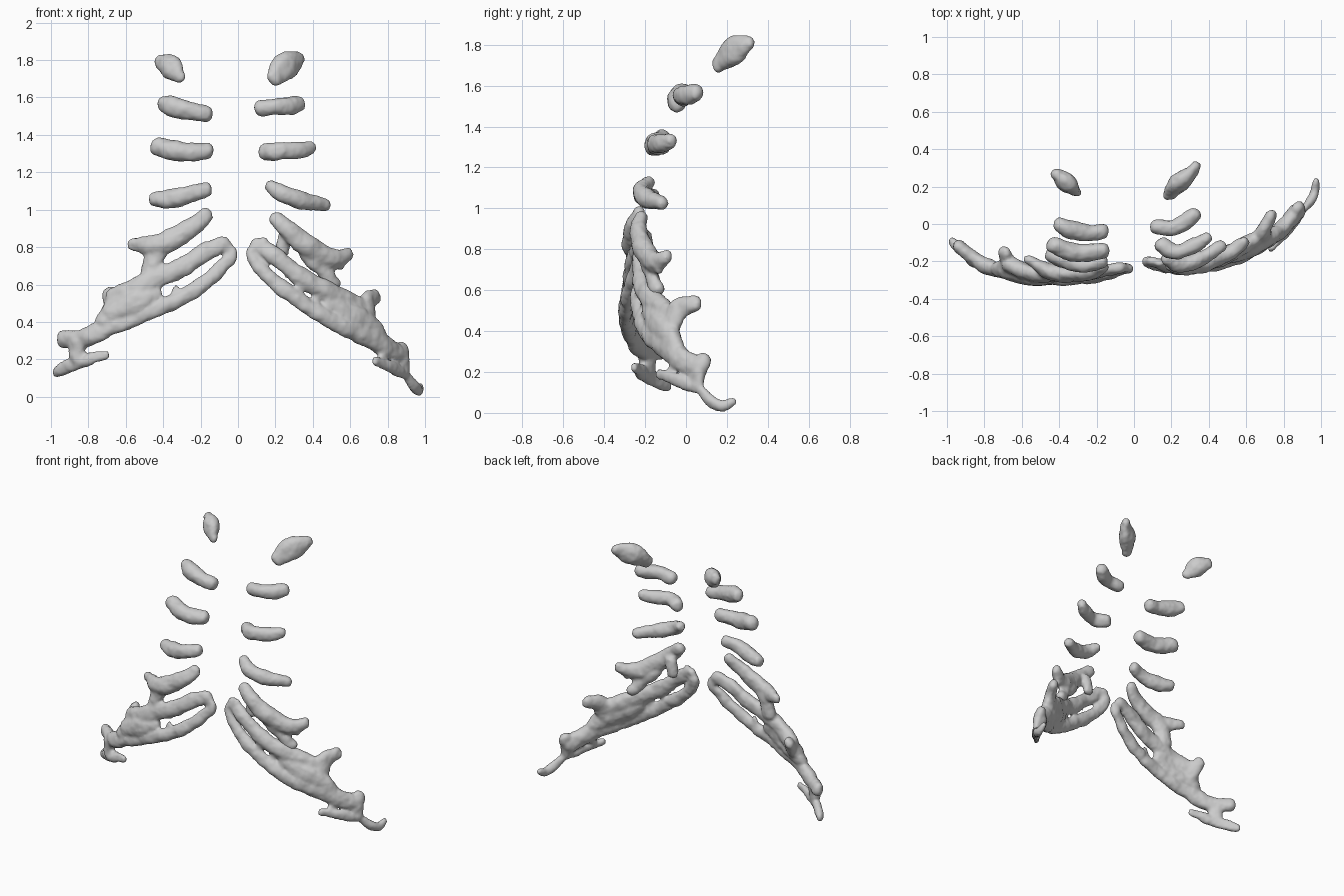
import bpy, bmesh, math
from mathutils import Vector

SIDES = 12
noise = bpy.data.textures.new("surface_lumps", 'CLOUDS')
noise.noise_scale = 0.09


def catmull(a, b, c, d, t):
    return 0.5 * (2*b + (c - a)*t + (2*a - 5*b + 4*c - d)*t*t + (3*b - a - 3*c + d)*t**3)


def add_tube(bm, pts, flat):
    """Round-ended oval tube through (x, y, z, radius) points."""
    v = [Vector(p) for p in pts]
    v = [2*v[0] - v[1]] + v + [2*v[-1] - v[-2]]
    s = []
    for i in range(1, len(v) - 2):
        s += [catmull(v[i-1], v[i], v[i+1], v[i+2], k/6) for k in range(6)]
    s.append(v[-2])
    cl = [(p.to_3d(), p.w) for p in s]
    t0 = (cl[0][0] - cl[1][0]).normalized()
    t1 = (cl[-1][0] - cl[-2][0]).normalized()
    caps = [math.radians(a) for a in (25, 50, 75)]
    head = [(cl[0][0] + t0*cl[0][1]*.7*math.sin(a), cl[0][1]*math.cos(a)) for a in reversed(caps)]
    tail = [(cl[-1][0] + t1*cl[-1][1]*.7*math.sin(a), cl[-1][1]*math.cos(a)) for a in caps]
    cl = head + cl + tail
    rings = []
    for i, (p, r) in enumerate(cl):
        t = (cl[min(i+1, len(cl)-1)][0] - cl[max(i-1, 0)][0]).normalized()
        n = Vector((p.x*.8, -.7, 0))          # outward from the chest
        n = (n - t*n.dot(t)).normalized()
        b = t.cross(n)
        rings.append([bm.verts.new(p + n*r*flat*math.cos(a) + b*r*math.sin(a))
                      for a in (2*math.pi*k/SIDES for k in range(SIDES))])
    for a, b in zip(rings, rings[1:]):
        for k in range(SIDES):
            j = (k + 1) % SIDES
            bm.faces.new((a[k], a[j], b[j], b[k]))
    bm.faces.new(rings[0][::-1])
    bm.faces.new(rings[-1])


def cartilage(name, *tubes, flat=.9, lumps=.022):
    """Fuse tubes into one smooth, slightly lumpy body."""
    bm = bmesh.new()
    for t in tubes:
        add_tube(bm, t, flat)
    bmesh.ops.recalc_face_normals(bm, faces=bm.faces)
    me = bpy.data.meshes.new(name)
    bm.to_mesh(me)
    bm.free()
    ob = bpy.data.objects.new(name, me)
    bpy.context.collection.objects.link(ob)
    m = ob.modifiers.new("fuse", 'REMESH')
    m.mode, m.voxel_size, m.use_smooth_shade = 'VOXEL', .011, True
    m = ob.modifiers.new("soften", 'SMOOTH')
    m.factor, m.iterations = .5, 3
    m = ob.modifiers.new("lumps", 'DISPLACE')
    m.texture, m.strength, m.mid_level, m.texture_coords = noise, lumps, .45, 'GLOBAL'
    return ob


# Separate upper cartilages, left of the picture
cartilage("first_cartilage_a", [(-.415, .265, 1.79, .045), (-.36, .22, 1.765, .068), (-.31, .17, 1.705, .035)], flat=.7)
cartilage("second_cartilage_a", [(-.40, .0, 1.57, .045), (-.33, -.03, 1.545, .056), (-.24, -.05, 1.525, .05), (-.165, -.04, 1.51, .047)])
cartilage("third_cartilage_a", [(-.43, -.11, 1.34, .05), (-.35, -.145, 1.315, .055), (-.25, -.155, 1.31, .05), (-.165, -.14, 1.315, .047)])
cartilage("fourth_cartilage_a", [(-.45, -.16, 1.055, .042), (-.35, -.20, 1.06, .05), (-.25, -.22, 1.085, .045), (-.165, -.20, 1.11, .04)])

# Separate upper cartilages, right of the picture
cartilage("first_cartilage_b", [(.195, .155, 1.70, .045), (.24, .22, 1.76, .075), (.29, .26, 1.785, .062), (.33, .31, 1.805, .035)], flat=.7)
cartilage("second_cartilage_b", [(.12, -.015, 1.54, .042), (.2, -.025, 1.55, .046), (.27, .005, 1.555, .046), (.325, .05, 1.565, .042)])
cartilage("third_cartilage_b", [(.145, -.11, 1.31, .046), (.22, -.15, 1.31, .047), (.31, -.12, 1.315, .044), (.39, -.075, 1.33, .04)])
cartilage("fourth_cartilage_b", [(.17, -.18, 1.125, .036), (.24, -.215, 1.085, .045), (.35, -.19, 1.045, .047), (.47, -.115, 1.025, .033)])

# Fused costal margin, left of the picture
cartilage("costal_margin_a",
    # fifth bar with its outer stub and bridge down
    [(-.165, -.23, .975, .04), (-.24, -.26, .91, .05), (-.33, -.27, .855, .058), (-.44, -.26, .81, .058), (-.57, -.19, .815, .033)],
    [(-.40, -.26, .83, .06), (-.45, -.25, .74, .055), (-.47, -.25, .66, .055)],
    # upper edge bar
    [(-.07, -.235, .82, .04), (-.17, -.25, .775, .05), (-.28, -.265, .70, .05), (-.40, -.27, .65, .055), (-.52, -.27, .59, .06), (-.66, -.22, .52, .06)],
    # lower edge bar
    [(-.10, -.24, .82, .035), (-.035, -.235, .765, .035), (-.10, -.255, .68, .04), (-.22, -.285, .58, .043), (-.36, -.295, .50, .043),
     (-.52, -.29, .435, .046), (-.68, -.26, .375, .05), (-.82, -.21, .315, .055), (-.935, -.12, .305, .045)],
    # web and shoulder stub
    [(-.44, -.28, .56, .05), (-.56, -.28, .50, .07), (-.68, -.25, .44, .065)],
    [(-.69, -.15, .555, .04), (-.67, -.22, .48, .06), (-.72, -.25, .40, .05)],
    [(-.33, -.285, .585, .018), (-.35, -.285, .53, .02)],
    # lower end with side bar
    [(-.86, -.19, .30, .055), (-.86, -.19, .20, .045)],
    [(-.705, -.25, .225, .028), (-.80, -.22, .20, .035), (-.90, -.16, .165, .038), (-.97, -.09, .13, .028)],
    flat=.72)

# Fused costal margin, right of the picture
cartilage("costal_margin_b",
    # upper edge bar
    [(.095, -.20, .82, .04), (.19, -.225, .755, .045), (.30, -.225, .67, .05), (.42, -.20, .59, .056), (.55, -.14, .525, .06), (.64, -.09, .48, .06)],
    # lower edge bar
    [(.14, -.21, .83, .032), (.08, -.20, .765, .035), (.14, -.225, .665, .04), (.25, -.24, .57, .043), (.36, -.23, .495, .043),
     (.48, -.205, .42, .046), (.60, -.155, .36, .055), (.72, -.08, .31, .06), (.80, -.02, .26, .06), (.865, .06, .21, .055)],
    # web and shoulder stub
    [(.48, -.18, .50, .05), (.58, -.14, .45, .075), (.68, -.09, .39, .07), (.76, -.05, .31, .05)],
    [(.735, .045, .535, .038), (.69, -.04, .50, .058), (.68, -.08, .42, .06)],
    [(.33, -.23, .60, .018), (.33, -.23, .53, .02)],
    [(.42, -.21, .55, .02), (.41, -.21, .47, .02)],
    # lower end, side bar and tip
    [(.88, .09, .265, .04), (.875, .06, .20, .045), (.89, .06, .12, .035)],
    [(.735, -.13, .19, .026), (.80, -.06, .165, .028), (.89, .05, .125, .032)],
    [(.765, -.08, .175, .02), (.77, -.05, .25, .025)],
    [(.90, .07, .115, .026), (.94, .12, .055, .028), (.965, .17, .035, .03), (.975, .235, .055, .018)],
    flat=.72)

# Fifth bar, resting against the margin
cartilage("fifth_cartilage_b",
    [(.20, -.22, .955, .042), (.27, -.235, .89, .05), (.35, -.215, .82, .058), (.44, -.185, .765, .058), (.52, -.15, .74, .052), (.59, -.095, .765, .036)],
    [(.46, -.17, .74, .055), (.55, -.13, .70, .028)],
    [(.36, -.20, .76, .04), (.45, -.17, .68, .04), (.52, -.14, .60, .04)],
    [(.25, -.19, .87, .035), (.24, -.19, .77, .035)],
    flat=.8)
